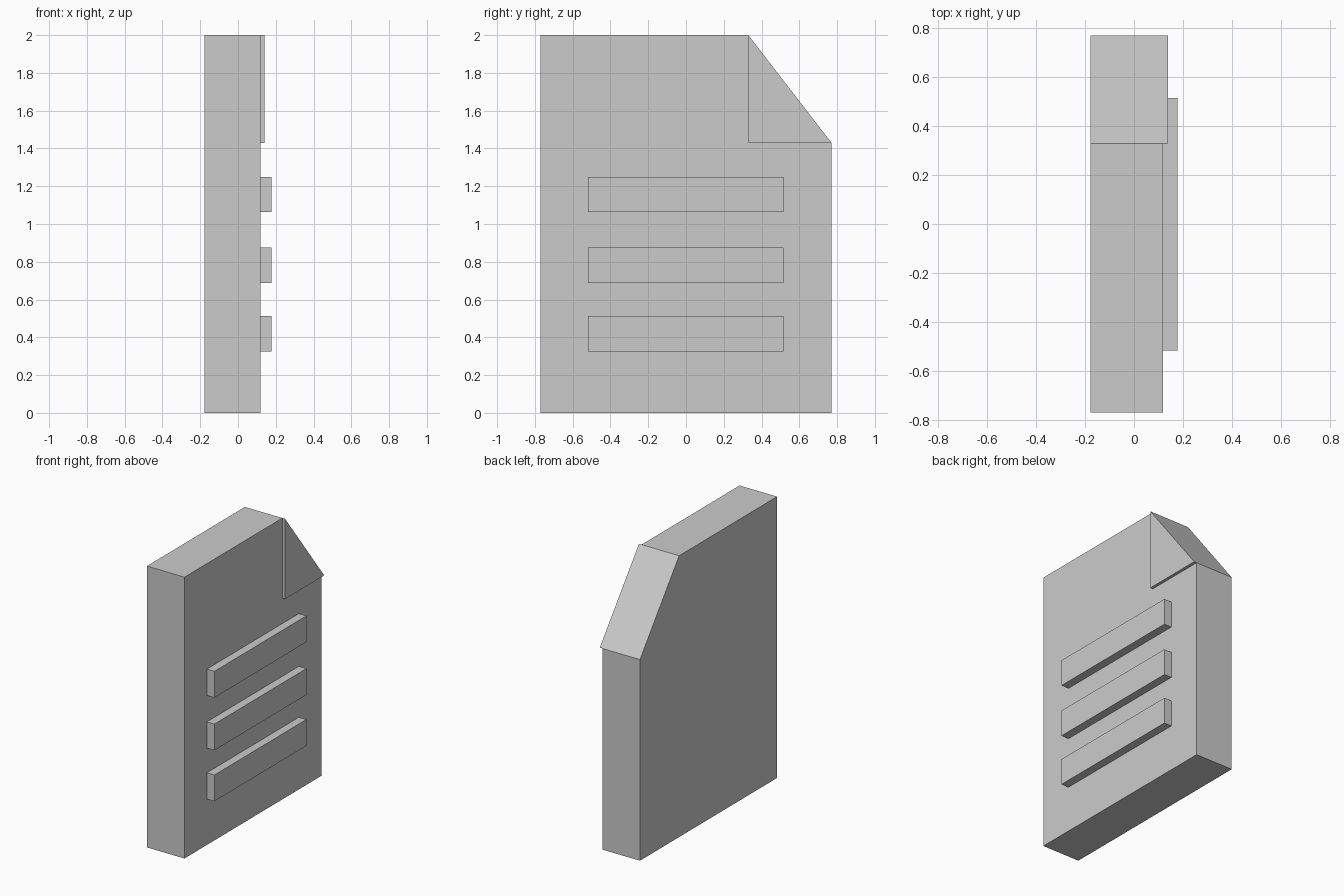
import bpy
import bmesh

if "Cube" in bpy.data.objects:
    bpy.data.objects.remove(bpy.data.objects["Cube"])


def prism(name, profile, x0, x1):
    """Extrude a (y, z) outline along x from x0 to x1."""
    bm = bmesh.new()
    face = bm.faces.new([bm.verts.new((x0, y, z)) for y, z in profile])
    ext = bmesh.ops.extrude_face_region(bm, geom=[face], use_keep_orig=True)
    moved = [g for g in ext["geom"] if isinstance(g, bmesh.types.BMVert)]
    bmesh.ops.translate(bm, verts=moved, vec=(x1 - x0, 0, 0))
    bmesh.ops.recalc_face_normals(bm, faces=bm.faces)
    mesh = bpy.data.meshes.new(name)
    bm.to_mesh(mesh)
    bm.free()
    obj = bpy.data.objects.new(name, mesh)
    bpy.context.collection.objects.link(obj)
    return obj


BACK, FRONT, FOLD, BAR = -0.177, 0.118, 0.139, 0.177
W, H = 0.77, 2.0
CUT_Y, CUT_Z = 0.33, 1.43

# Page slab with one corner cut off
prism("page", [(-W, 0), (W, 0), (W, CUT_Z), (CUT_Y, H), (-W, H)], BACK, FRONT)

# Folded corner flap lying on the page
prism("folded_corner", [(CUT_Y, CUT_Z), (W, CUT_Z), (CUT_Y, H)], FRONT, FOLD)

# Raised text lines
for i, z in enumerate((0.326, 0.688, 1.063)):
    prism(f"text_line_{i + 1}",
          [(-0.518, z), (0.516, z), (0.516, z + 0.187), (-0.518, z + 0.187)],
          FRONT, BAR)
